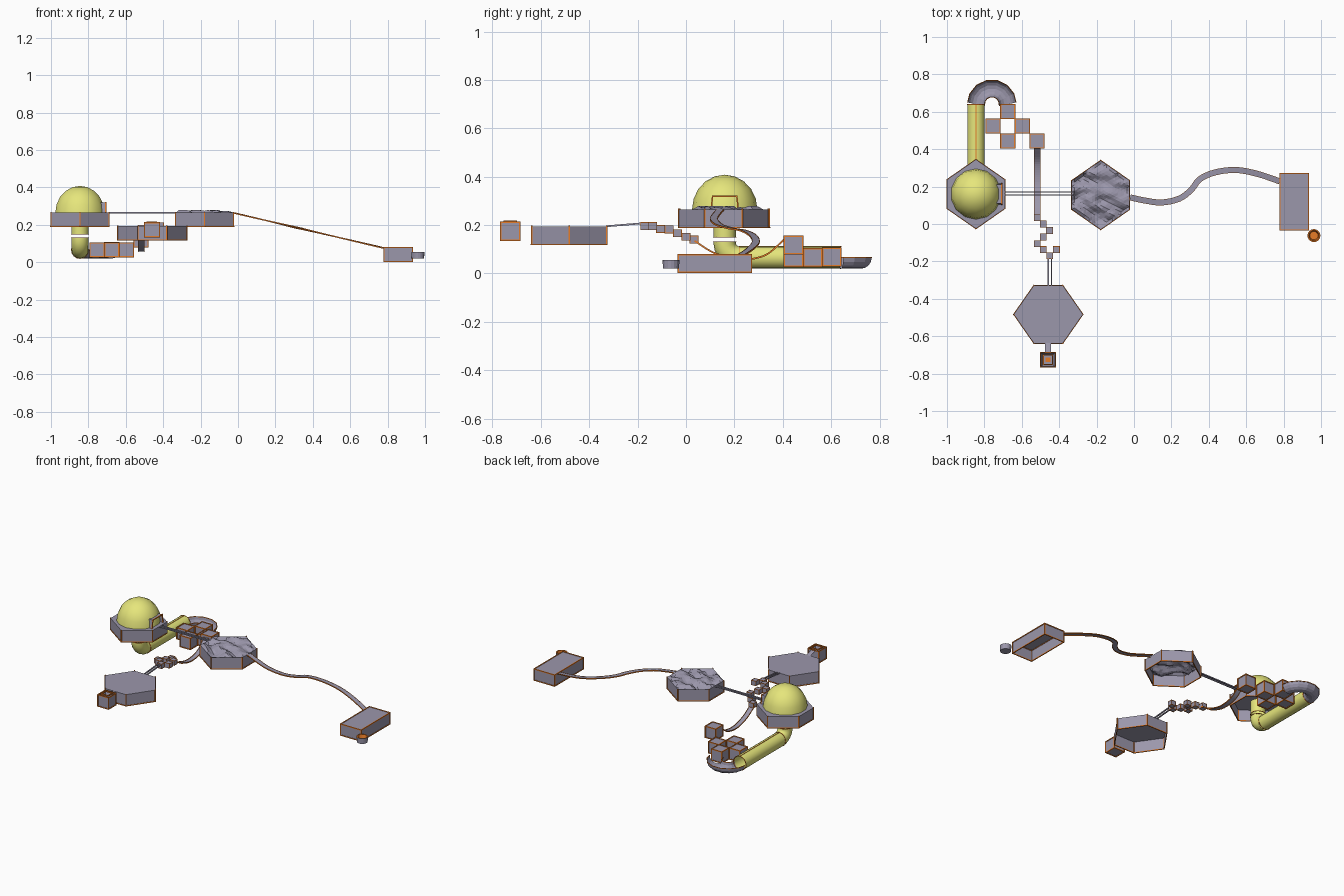
import bpy, bmesh, math
from mathutils import Vector, noise

if "Cube" in bpy.data.objects:
    bpy.data.objects.remove(bpy.data.objects["Cube"])


def material(name, rgb):
    m = bpy.data.materials.new(name)
    m.diffuse_color = (*rgb, 1)
    m.use_nodes = True
    m.node_tree.nodes["Principled BSDF"].inputs["Base Color"].default_value = m.diffuse_color
    return m


GREY = material("lilac_grey", (0.33, 0.31, 0.41))
YELLOW = material("pale_yellow", (0.79, 0.79, 0.20))
ORANGE = material("trim_orange", (0.80, 0.20, 0.02))


def finish(name, bm, mat=GREY, smooth=False):
    me = bpy.data.meshes.new(name)
    bm.to_mesh(me)
    bm.free()
    me.materials.append(mat)
    for p in me.polygons:
        p.use_smooth = smooth
    ob = bpy.data.objects.new(name, me)
    bpy.context.collection.objects.link(ob)
    return ob


def bars(name, segments, r=.003):
    """Thin orange bars along line segments."""
    bm = bmesh.new()
    for a, b in segments:
        a, b = Vector(a), Vector(b)
        d = (b - a).normalized()
        u = d.cross((0, 0, 1) if abs(d.z) < .9 else (1, 0, 0)).normalized()
        w = d.cross(u)
        ends = [[bm.verts.new(p + u * i * r + w * j * r)
                 for i, j in ((-1, -1), (1, -1), (1, 1), (-1, 1))] for p in (a - d * r, b + d * r)]
        for i in range(4):
            j = (i + 1) % 4
            bm.faces.new((ends[0][i], ends[0][j], ends[1][j], ends[1][i]))
        bm.faces.new(ends[0][::-1])
        bm.faces.new(ends[1])
    bmesh.ops.recalc_face_normals(bm, faces=bm.faces)
    return finish(name, bm, ORANGE)


def trim(ob, r=.003):
    """Orange trim on every edge of a block."""
    v = ob.data.vertices
    bars(ob.name + "_trim", [[v[i].co for i in e.vertices] for e in ob.data.edges], r)


def box(name, c, s, open_bottom=False, mat=GREY, r=0):
    bm = bmesh.new()
    bmesh.ops.create_cube(bm, size=1)
    for v in bm.verts:
        v.co = Vector(c) + Vector([v.co[i] * (s[i] - 1.2 * r) for i in range(3)])
    if open_bottom:
        bm.normal_update()
        low = [f for f in bm.faces if f.normal.z < -0.5]
        bmesh.ops.delete(bm, geom=low, context='FACES')
    ob = finish(name, bm, mat)
    if r:
        trim(ob, r)
    return ob


def hexagon(name, cx, cy, z0, z1, along_x, rough=False):
    """Hexagonal tray, open underneath, optional craggy top."""
    pts = [(.185, 0), (.077, .155), (-.077, .155), (-.185, 0), (-.077, -.155), (.077, -.155)]
    if not along_x:
        pts = [(y, -x) for x, y in pts]
    pts = [(cx + x, cy + y) for x, y in pts]
    bm = bmesh.new()
    top = [bm.verts.new((*p, z1)) for p in pts]
    low = [bm.verts.new((*p, z0)) for p in pts]
    for i in range(6):
        j = (i + 1) % 6
        bm.faces.new((low[i], low[j], top[j], top[i]))
    face = bm.faces.new([bm.verts.new((*p, z1)) for p in pts] if rough else top)
    if rough:
        # craggy terrain
        res = bmesh.ops.poke(bm, faces=[face])
        edges = list({e for f in res['faces'] for e in f.edges})
        bmesh.ops.subdivide_edges(bm, edges=edges, cuts=9, use_grid_fill=True)
        for v in bm.verts:
            if v.co.z > z1 - .001 and not v.is_boundary:
                d = noise.noise(Vector((v.co.x * 12, v.co.y * 19, 3.1)))
                v.co.z += max(-.025, min(.014, d * .045))
    finish(name, bm)
    # trim on uprights and lower rim
    segs = [((*p, z0), (*p, z1)) for p in pts]
    segs += [((*p, z0), (*q, z0)) for p, q in zip(pts, pts[1:] + pts[:1])]
    bars(name + "_trim", segs, .0028)


def sweep(name, path, profile, n, mat=GREY, closed=False, smooth=False, face_up=False):
    """Sweep profile (a along n, b across) along a path."""
    bm = bmesh.new()
    n = Vector(n)
    path = [Vector(p) for p in path]
    rings = []
    for i, p in enumerate(path):
        t = path[min(i + 1, len(path) - 1)] - path[max(i - 1, 0)]
        side = t.cross(n).normalized()
        rings.append([bm.verts.new(p + n * a + side * b) for a, b in profile])
    k = len(profile)
    for r, q in zip(rings, rings[1:]):
        for i in range(k if closed else k - 1):
            j = (i + 1) % k
            bm.faces.new((r[i], r[j], q[j], q[i]))
    bmesh.ops.recalc_face_normals(bm, faces=bm.faces)
    bm.normal_update()
    if face_up and sum(f.normal.z for f in bm.faces) < 0:
        bmesh.ops.reverse_faces(bm, faces=bm.faces)
    return finish(name, bm, mat, smooth)


def spline(pts, steps=4):
    """Catmull-Rom curve through the points."""
    pts = [Vector(p) for p in pts]
    pts = [2 * pts[0] - pts[1]] + pts + [2 * pts[-1] - pts[-2]]
    out = []
    for a, b, c, d in zip(pts, pts[1:], pts[2:], pts[3:]):
        for s in range(steps):
            t = s / steps
            out.append(.5 * (2 * b + (c - a) * t + (2 * a - 5 * b + 4 * c - d) * t ** 2
                             + (3 * b - a - 3 * c + d) * t ** 3))
    return out + [pts[-2]]


def square(a, b, h, w):
    return [(a - h, b - w), (a + h, b - w), (a + h, b + w), (a - h, b + w)]


# dome island
DX, DY = -.845, .16
hexagon("dome_platform", DX, DY, .19, .265, False)
bm = bmesh.new()
bmesh.ops.create_uvsphere(bm, u_segments=14, v_segments=10, radius=.135)
bmesh.ops.delete(bm, geom=[v for v in bm.verts if v.co.z < -.001], context='VERTS')
for v in bm.verts:
    v.co = (DX + v.co.x, DY + v.co.y, .265 + v.co.z * 1.06)
finish("dome", bm, YELLOW, True)

# doorway hood on the dome
arch = [(0, -.056), (.055, -.05), (.055, .05), (0, .056)]
sweep("doorway_hood", [(-.735, DY, .265), (-.708, DY, .265)], arch, (0, 0, 1))
rim = [(-.707, DY + b, .265 + a) for a, b in arch]
bars("doorway_trim", list(zip(rim, rim[1:])))

# drop pipe, elbow and straight run, with orange seams
ring = [(.046 * math.sin(math.pi * i / 8), .046 * math.cos(math.pi * i / 8)) for i in range(16)]
elbow = [(DX, DY, .131)] + [(DX, .22 - .06 * math.cos(a), .126 - .06 * math.sin(a))
                            for a in [math.pi / 12 * i for i in range(7)]]
sweep("pipe_stub", [(DX, DY, .235), (DX, DY, .15)], ring, (1, 0, 0), YELLOW, True, True)
sweep("pipe_elbow", elbow, ring, (1, 0, 0), YELLOW, True, True)
sweep("pipe_run", [(DX, .22, .066), (DX, .64, .066)], ring, (1, 0, 0), YELLOW, True, True)
seams = [((DX, .22, .112), (DX, .64, .112))]
for k, (a, b) in enumerate(zip(ring, ring[1:] + ring[:1])):
    seams += [((DX + a[0], DY + a[1], z), (DX + b[0], DY + b[1], z)) for z in (.15, .131)]
    seams += [((DX + a[0], y, .066 + a[1]), (DX + b[0], y, .066 + b[1])) for y in (.222, .639)]
bars("pipe_seams", seams, .0018)

# half-pipe turn with trimmed lips
turn = [(-.76 - .085 * math.cos(a), .64 + .085 * math.sin(a), .066)
        for a in [math.pi * i / 7 for i in range(8)]]
half = [(-.046 * math.sin(math.pi * i / 8), .046 * math.cos(math.pi * i / 8)) for i in range(9)]
sweep("half_pipe_turn", turn, half, (0, 0, 1))
for s in (-1, 1):
    sweep("half_pipe_lip", turn, square(0, s * .046, .002, .002), (0, 0, 1), ORANGE, True)

# large stepping blocks
for i, (x, y, z) in enumerate([(-.675, .602, .068), (-.754, .524, .066), (-.597, .524, .066),
                               (-.675, .444, .066), (-.518, .444, .118)]):
    box(f"large_block_{i + 1}", (x, y, z), (.079, .079, .077), r=.003)

# sagging ramp with orange sides
ramp = spline([(-.517, y, z) for y, z in [(.405, .14), (.345, .086), (.30, .066), (.25, .058),
                                          (.20, .060), (.15, .073), (.10, .093), (.035, .135)]])
sweep("sagging_ramp", ramp, [(-.016, 0), (.016, 0)], (1, 0, 0), face_up=True)
for s in (-1, 1):
    sweep("ramp_side", ramp, square(s * .016, 0, .001, .0035), (1, 0, 0), ORANGE, True)

# small stepping blocks
for i, (x, y, z) in enumerate([(-.517, .033, .140), (-.485, 0, .152), (-.452, -.035, .166),
                               (-.485, -.070, .182), (-.517, -.105, .184), (-.415, -.137, .196),
                               (-.485, -.137, .196), (-.450, -.170, .196)]):
    box(f"small_block_{i + 1}", (x, y, z), (.035, .035, .031), r=.0014)

# rails to the front island and to the rough island
for s, tag in ((-1, "a"), (1, "b")):
    x, y = -.45 + s * .009, .163 + s * .008
    for nm, a, b in (("front_rail_", (x, -.185, .207), (x, -.33, .195)),
                     ("bridge_rail_", (-.69, y, .264), (-.33, y, .264))):
        sweep(nm + tag, [a, b], square(0, 0, .0035, .0035), (0, 0, 1), closed=True)

# front island with its goal box
hexagon("front_platform", -.458, -.483, .12, .195, True)
sweep("goal_strip", [(-.46, -.635, .195), (-.46, -.69, .212)], [(-.015, 0), (.015, 0)],
      (1, 0, 0), face_up=True)
goal = box("goal_box", (-.46, -.726, .174), (.079, .079, .075))
trim(goal, .003)
bm = bmesh.new()
bm.from_mesh(goal.data)
bm.normal_update()
top = [f for f in bm.faces if f.normal.z > .5]
bmesh.ops.inset_region(bm, faces=top, thickness=.018)
bmesh.ops.translate(bm, verts=top[0].verts, vec=(0, 0, -.05))
bm.to_mesh(goal.data)
bm.free()
for s in (-1, 1):
    box("goal_rim_side", (-.46 + s * .025, -.726, .215), (.006, .056, .008), mat=ORANGE)
    box("goal_rim_end", (-.46, -.726 + s * .025, .215), (.044, .006, .008), mat=ORANGE)
box("goal_marker", (-.46, -.726, .164), (.026, .026, .006), mat=ORANGE)

# rough island
hexagon("rough_platform", -.178, .155, .19, .265, False, True)

# winding path with orange sides
wind = [(-.02, .142), (.056, .126), (.147, .115), (.243, .136), (.307, .184),
        (.35, .238), (.43, .275), (.543, .289), (.66, .268), (.78, .228)]
wind = spline([(x, y, .265 - (x + .02) / .8 * .187) for x, y in wind])
sweep("winding_path", wind, [(0, -.015), (0, .015)], (0, 0, 1), face_up=True)
for s in (-1, 1):
    sweep("path_side", wind, square(-.002, s * .015, .0035, .001), (0, 0, 1), ORANGE, True)

# last block and finish cup with an orange bowl
box("end_block", (.857, .119, .0415), (.155, .307, .077), True, r=.003)
prof = [(.033, .02), (.035, .056), (.028, .056), (.022, .03)]
for name, part, mat in (("finish_cup", prof[:2], GREY), ("cup_bowl", prof[1:], ORANGE)):
    bm = bmesh.new()
    rings = [[bm.verts.new((.962 + r * math.cos(a), -.062 + r * math.sin(a), z))
              for a in [math.pi * i / 8 for i in range(16)]] for r, z in part]
    for r, q in zip(rings, rings[1:]):
        for i in range(16):
            bm.faces.new((r[i], r[(i + 1) % 16], q[(i + 1) % 16], q[i]))
    bm.faces.new(rings[0][::-1] if mat is GREY else rings[-1])
    finish(name, bm, mat)
